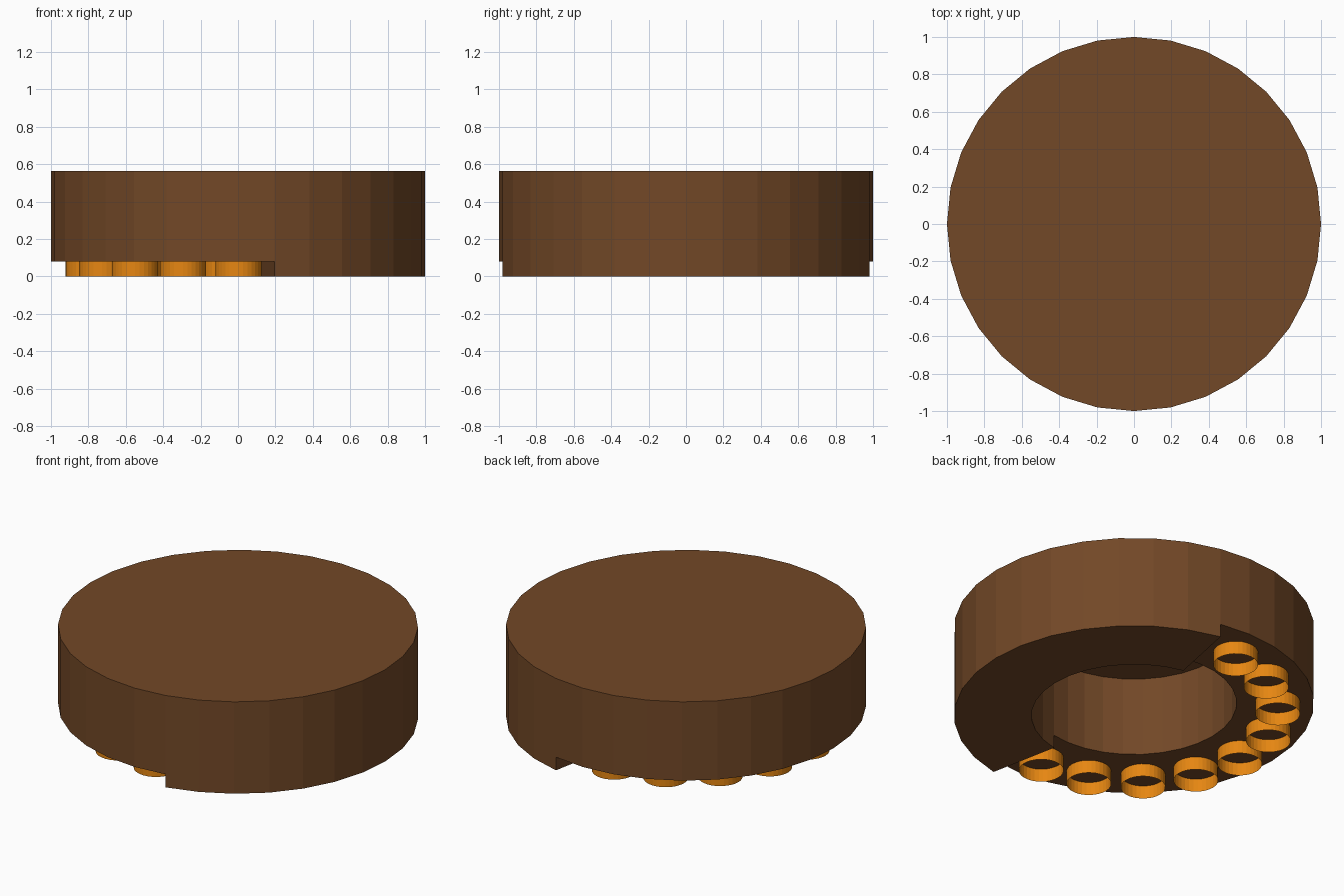
import bpy, bmesh
from math import cos, sin, radians, pi

if "Cube" in bpy.data.objects:
    bpy.data.objects.remove(bpy.data.objects["Cube"])

N, R_OUT, R_IN, H, STEP = 32, 1.0, 0.57, 0.563, 0.08


def material(name, rgb):
    m = bpy.data.materials.new(name)
    m.diffuse_color = (*rgb, 1)
    m.use_nodes = True
    m.node_tree.nodes["Principled BSDF"].inputs["Base Color"].default_value = m.diffuse_color
    return m


def finish(bm, name, mat):
    bmesh.ops.remove_doubles(bm, verts=bm.verts, dist=1e-5)
    me = bpy.data.meshes.new(name)
    bm.to_mesh(me)
    bm.free()
    me.materials.append(mat)
    ob = bpy.data.objects.new(name, me)
    bpy.context.collection.objects.link(ob)
    return ob


brown = material("brown", (0.17, 0.065, 0.02))
orange = material("orange", (0.79, 0.24, 0.006))

# Round body: closed top, bored from below, with a shallow step cut under one side
bm = bmesh.new()


def pt(r, i, z):
    a = 2 * pi * i / N
    return bm.verts.new((r * cos(a), r * sin(a), z))


def face(*pts):
    bm.faces.new([pt(*p) for p in pts])


first, last = 7, 25  # segments of the cut-away arc
for i in range(N):
    j = i + 1
    b = STEP if first <= i < last else 0.0
    levels = [b, H] if b else [0.0, STEP, H]
    for z0, z1 in zip(levels, levels[1:]):
        face((R_OUT, i, z0), (R_OUT, j, z0), (R_OUT, j, z1), (R_OUT, i, z1))
        face((R_IN, j, z0), (R_IN, i, z0), (R_IN, i, z1), (R_IN, j, z1))
    face((R_IN, i, b), (R_IN, j, b), (R_OUT, j, b), (R_OUT, i, b))
# end walls of the step
face((R_IN, first, 0), (R_OUT, first, 0), (R_OUT, first, STEP), (R_IN, first, STEP))
face((R_OUT, last, 0), (R_IN, last, 0), (R_IN, last, STEP), (R_OUT, last, STEP))
# top disc
face(*[(R_OUT, i, H) for i in range(N)])
finish(bm, "round_body", brown)

# Row of open rings under the step
for k in range(9):
    bm = bmesh.new()
    bmesh.ops.create_cone(bm, cap_ends=False, segments=32, radius1=0.124,
                          radius2=0.124, depth=STEP)
    ring = finish(bm, f"ring_{k + 1}", orange)
    a = radians(95 + 21.9 * k)
    ring.location = (0.798 * cos(a), 0.798 * sin(a), STEP / 2)
